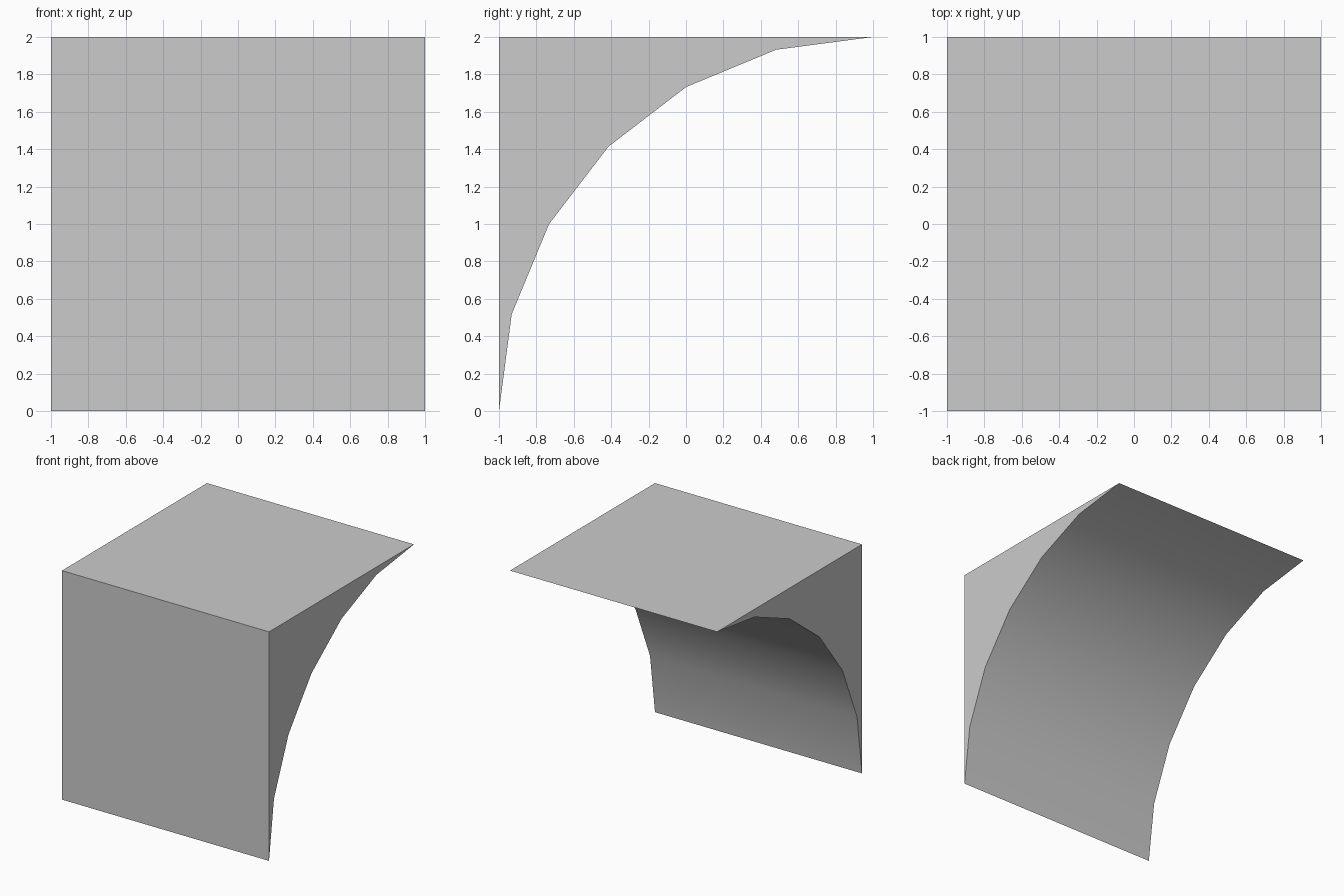
import bpy, bmesh
from math import radians, sin, cos

if "Cube" in bpy.data.objects:
    bpy.data.objects.remove(bpy.data.objects["Cube"])

WIDTH, RADIUS, STEPS = 2.0, 2.0, 6

# Side profile: concave quarter arc closed by the top front corner
profile = []
for i in range(STEPS + 1):
    a = radians(180 - 90 * i / STEPS)
    profile.append((1 + RADIUS * cos(a), RADIUS * sin(a)))
profile.append((-1, 2))

# Extrude the profile across the width
bm = bmesh.new()
side = bm.faces.new([bm.verts.new((-WIDTH / 2, y, z)) for y, z in profile])
ext = bmesh.ops.extrude_face_region(bm, geom=[side], use_keep_orig=True)
moved = [v for v in ext["geom"] if isinstance(v, bmesh.types.BMVert)]
bmesh.ops.translate(bm, verts=moved, vec=(WIDTH, 0, 0))
bmesh.ops.recalc_face_normals(bm, faces=bm.faces[:])

mesh = bpy.data.meshes.new("concave_block")
bm.to_mesh(mesh)
bm.free()
block = bpy.data.objects.new("concave_block", mesh)
bpy.context.collection.objects.link(block)

# Smooth the curve, keep the outer edges sharp
bpy.context.view_layer.objects.active = block
block.select_set(True)
bpy.ops.object.shade_smooth_by_angle(angle=radians(30))
